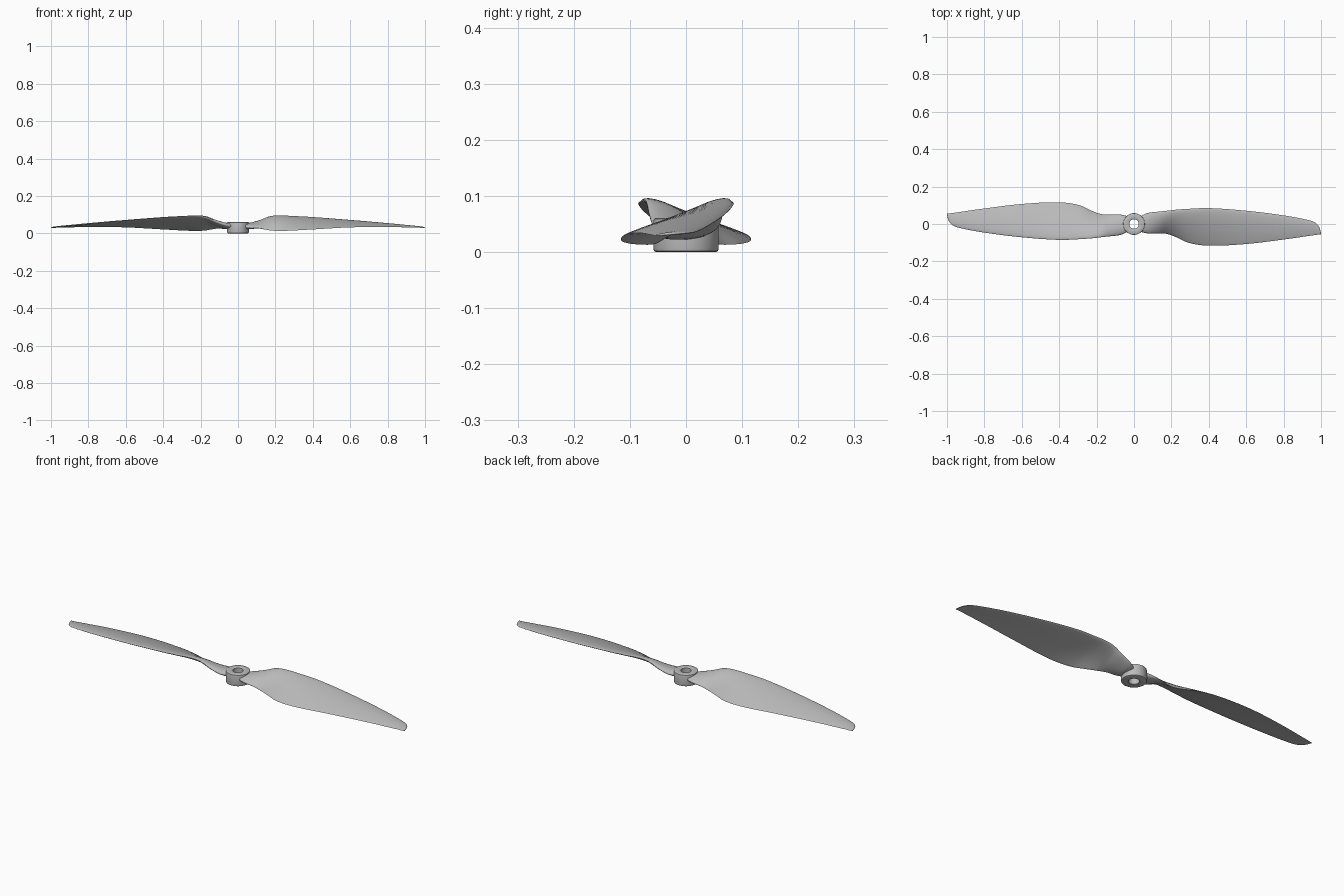
import bpy, bmesh, math
from mathutils import Vector

if "Cube" in bpy.data.objects:
    bpy.data.objects.remove(bpy.data.objects["Cube"])

grey = bpy.data.materials.new("light_grey")
grey.use_nodes = True
grey.diffuse_color = (0.5, 0.5, 0.5, 1)
grey.node_tree.nodes["Principled BSDF"].inputs["Base Color"].default_value = (0.5, 0.5, 0.5, 1)


def finish(name, bm, angle):
    bmesh.ops.recalc_face_normals(bm, faces=bm.faces)
    mesh = bpy.data.meshes.new(name)
    bm.to_mesh(mesh)
    bm.free()
    mesh.materials.append(grey)
    obj = bpy.data.objects.new(name, mesh)
    bpy.context.collection.objects.link(obj)
    bpy.ops.object.select_all(action='DESELECT')
    obj.select_set(True)
    bpy.context.view_layer.objects.active = obj
    bpy.ops.object.shade_smooth_by_angle(angle=math.radians(angle))
    return obj


def bridge(bm, a, b):
    n = len(a)
    for i in range(n):
        j = (i + 1) % n
        bm.faces.new((a[i], a[j], b[j], b[i]))


# Blade stations: x, trailing y, trailing z, leading y, leading z, thickness
STATIONS = [
    (0.035, -0.042, 0.036, 0.042, 0.040, 0.034),
    (0.07, -0.050, 0.032, 0.058, 0.048, 0.032),
    (0.12, -0.050, 0.026, 0.065, 0.066, 0.028),
    (0.17, -0.052, 0.016, 0.070, 0.088, 0.024),
    (0.22, -0.068, 0.013, 0.076, 0.094, 0.021),
    (0.29, -0.100, 0.015, 0.081, 0.091, 0.019),
    (0.40, -0.116, 0.021, 0.085, 0.085, 0.017),
    (0.60, -0.107, 0.032, 0.071, 0.069, 0.014),
    (0.80, -0.083, 0.034, 0.046, 0.051, 0.011),
    (0.94, -0.063, 0.031, 0.019, 0.037, 0.008),
    (0.975, -0.058, 0.030, 0.003, 0.034, 0.006),
    (0.992, -0.056, 0.029, -0.020, 0.032, 0.005),
    (1.0, -0.055, 0.029, -0.048, 0.030, 0.003),
]


def smooth_stations(rows, steps):
    """Cubic interpolation through the stations, respecting x spacing."""
    rows = [Vector(r) for r in rows]

    def slope(i):
        a, b = rows[max(i - 1, 0)], rows[min(i + 1, len(rows) - 1)]
        return (b - a) / (b[0] - a[0])

    out = []
    for i in range(len(rows) - 1):
        p, q = rows[i], rows[i + 1]
        h = q[0] - p[0]
        for k in range(steps):
            t = k / steps
            out.append(p * (1 + 2 * t) * (1 - t) ** 2 + slope(i) * h * t * (1 - t) ** 2
                       + q * t * t * (3 - 2 * t) + slope(i + 1) * h * t * t * (t - 1))
    return out + [rows[-1]]


def section(row, n=14):
    """Airfoil loop, leading edge at +y; the root blends to an oval."""
    x, y0, z0, y1, z1, thick = row
    chord = Vector((y1 - y0, z1 - z0))
    normal = Vector((-chord.y, chord.x)).normalized()
    oval = min(max((0.16 - x) / 0.09, 0), 1)
    points = []
    for k in range(2 * n):
        a = math.pi * k / n
        u = (1 - math.cos(a)) / 2          # 0 at leading edge, 1 at trailing
        side = math.sin(a)
        foil = abs(side) * (1.25 - 0.85 * u)
        camber = 0.35 * thick * 4 * u * (1 - u) * (1 - oval)
        half = thick / 2 * (foil * (1 - oval) + abs(side) * oval)
        p = Vector((y1, z1)) - chord * u + normal * (camber + math.copysign(half, side))
        points.append((x, p.x, p.y))
    return points


# Two twisted blades, half a turn apart
for name, sign in (("left_blade", 1), ("right_blade", -1)):
    bm = bmesh.new()
    loops = [[bm.verts.new((sign * x, sign * y, z)) for x, y, z in section(row)]
             for row in smooth_stations(STATIONS, 5)]
    for a, b in zip(loops, loops[1:]):
        bridge(bm, a, b)
    bm.faces.new(loops[0])
    bm.faces.new(loops[-1])
    finish(name, bm, 50)

# Hub: bored ring with softened rims
PROFILE = [(0.025, 0.002), (0.027, 0.0), (0.053, 0.0), (0.057, 0.002), (0.058, 0.006),
           (0.058, 0.055), (0.057, 0.059), (0.054, 0.061), (0.028, 0.061), (0.025, 0.059)]
bm = bmesh.new()
SIDES = 48
rings = []
for k in range(SIDES):
    a = math.tau * k / SIDES
    rings.append([bm.verts.new((r * math.cos(a), r * math.sin(a), z)) for r, z in PROFILE])
for k in range(SIDES):
    bridge(bm, rings[k], rings[(k + 1) % SIDES])
finish("hub", bm, 35)
